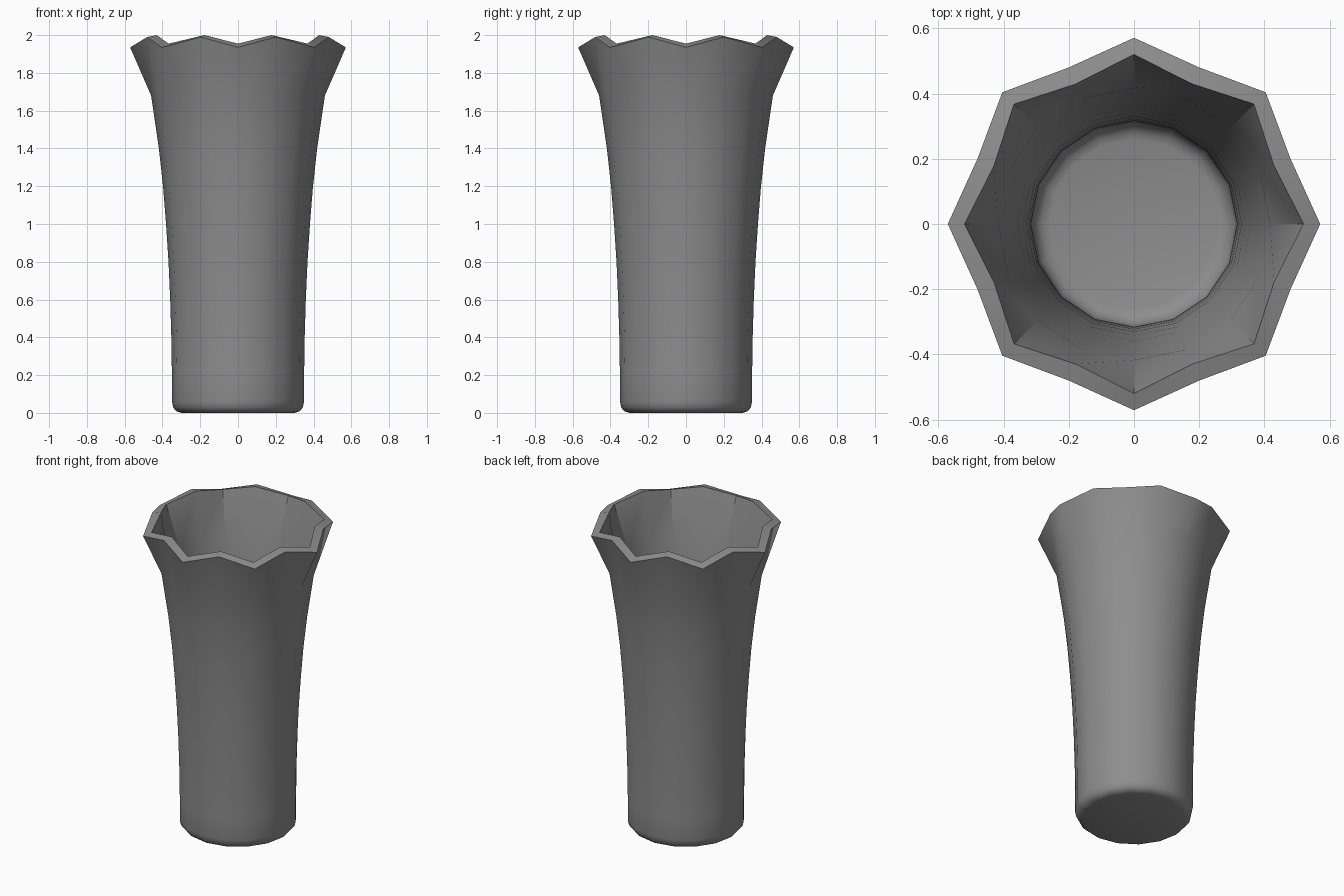
import bpy, bmesh, math

cube = bpy.data.objects.get("Cube")
if cube:
    bpy.data.objects.remove(cube, do_unlink=True)

SIDES = 16

# Grey glaze
grey = bpy.data.materials.new("grey_glaze")
grey.use_nodes = True
colour = (0.27, 0.27, 0.27, 1)
grey.diffuse_color = colour
grey.node_tree.nodes["Principled BSDF"].inputs["Base Color"].default_value = colour

# Radius and height up the outside, then down the inside
outer = [(0.30, 0.0), (0.325, 0.008), (0.343, 0.028), (0.35, 0.06), (0.35, 0.2),
         (0.353, 0.4), (0.359, 0.6), (0.368, 0.8), (0.381, 1.0), (0.397, 1.2),
         (0.419, 1.4), (0.46, 1.68)]
inner = [(0.417, 1.69), (0.38, 1.4), (0.358, 1.2), (0.342, 1.0), (0.33, 0.8),
         (0.322, 0.6), (0.317, 0.4), (0.315, 0.2), (0.315, 0.1),
         (0.305, 0.065), (0.285, 0.047), (0.26, 0.04)]

bm = bmesh.new()


def ring(point, peak=None):
    """Ring of vertices; every second one uses the peak point if given."""
    verts = []
    for i in range(SIDES):
        r, z = peak if peak and i % 2 else point
        a = math.tau * i / SIDES
        verts.append(bm.verts.new((r * math.cos(a), r * math.sin(a), z)))
    return verts


# Pointed rim: valleys flare out further than the peaks
rings = [ring(p) for p in outer]
rings.append(ring((0.571, 1.935), (0.52, 1.99)))
rings.append(ring((0.52, 1.955), (0.465, 2.0)))
rings += [ring(p) for p in inner]

for low, high in zip(rings, rings[1:]):
    for i in range(SIDES):
        j = (i + 1) % SIDES
        bm.faces.new((low[i], low[j], high[j], high[i]))

# Underside and inside floor
bm.faces.new(list(reversed(rings[0])))
bm.faces.new(rings[-1])
bmesh.ops.recalc_face_normals(bm, faces=bm.faces)

mesh = bpy.data.meshes.new("vase")
bm.to_mesh(mesh)
bm.free()
mesh.materials.append(grey)
vase = bpy.data.objects.new("vase", mesh)
bpy.context.collection.objects.link(vase)

# Smooth walls with a crisp rim
bpy.ops.object.select_all(action='DESELECT')
vase.select_set(True)
bpy.context.view_layer.objects.active = vase
bpy.ops.object.shade_smooth_by_angle(angle=math.radians(40))
